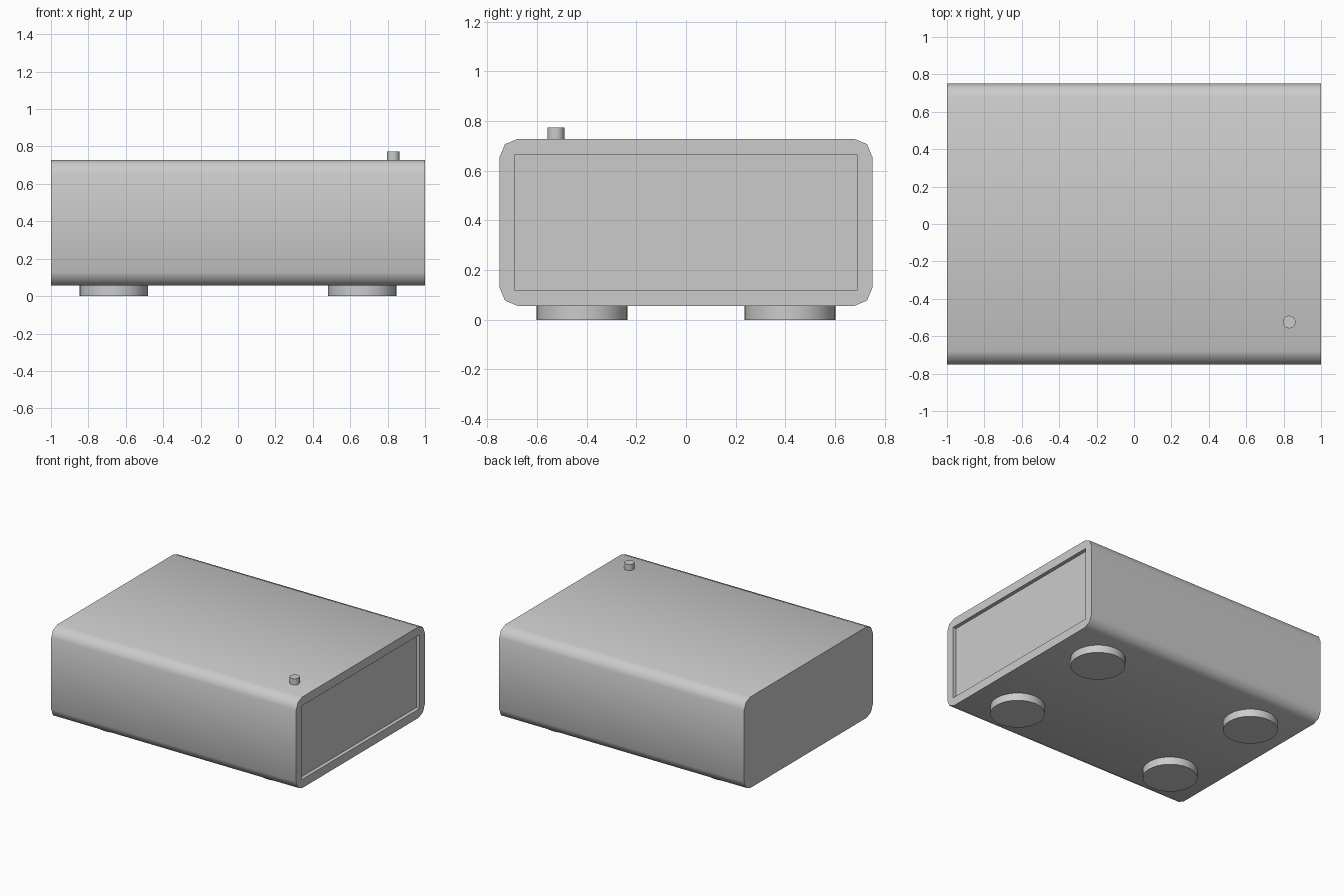
import bpy, bmesh, math

if "Cube" in bpy.data.objects:
    bpy.data.objects.remove(bpy.data.objects["Cube"])

HALF_X, HALF_Y = 1.0, 0.75
Z_LOW, Z_TOP = 0.056, 0.728
CORNER = 0.072


def finish(bm, name, angle=50):
    bmesh.ops.recalc_face_normals(bm, faces=bm.faces)
    mesh = bpy.data.meshes.new(name)
    bm.to_mesh(mesh)
    bm.free()
    obj = bpy.data.objects.new(name, mesh)
    bpy.context.collection.objects.link(obj)
    bpy.ops.object.select_all(action='DESELECT')
    bpy.context.view_layer.objects.active = obj
    obj.select_set(True)
    bpy.ops.object.shade_smooth_by_angle(angle=math.radians(angle))
    return obj


def cylinder(name, x, y, z0, z1, radius, sides):
    bm = bmesh.new()
    bmesh.ops.create_cone(bm, cap_ends=True, segments=sides, radius1=radius,
                          radius2=radius, depth=z1 - z0)
    bmesh.ops.translate(bm, vec=(x, y, (z0 + z1) / 2), verts=bm.verts)
    return finish(bm, name)


# Casing: rounded profile extruded along x
bm = bmesh.new()
profile = []
for i, (sy, sz) in enumerate(((1, 1), (-1, 1), (-1, -1), (1, -1))):
    cy = sy * (HALF_Y - CORNER)
    cz = Z_TOP - CORNER if sz > 0 else Z_LOW + CORNER
    for k in range(3):
        a = math.radians(90 * i + 45 * k)
        profile.append((cy + CORNER * math.cos(a), cz + CORNER * math.sin(a)))
left = [bm.verts.new((-HALF_X, y, z)) for y, z in profile]
right = [bm.verts.new((HALF_X, y, z)) for y, z in profile]
n = len(profile)
for i in range(n):
    j = (i + 1) % n
    bm.faces.new((left[i], left[j], right[j], right[i]))
bm.faces.new(left[::-1])

# Right end: flat rim around a shallow rectangular recess
corners = [(0.69, 0.664), (-0.69, 0.664), (-0.69, 0.12), (0.69, 0.12)]
rim = [bm.verts.new((HALF_X, y, z)) for y, z in corners]
floor = [bm.verts.new((HALF_X - 0.027, y, z)) for y, z in corners]
for i in range(4):
    j = (i + 1) % 4
    arc = right[3 * i:3 * i + 3]
    bm.faces.new((rim[i], *arc))
    bm.faces.new((rim[i], arc[2], right[(3 * i + 3) % n], rim[j]))
    bm.faces.new((rim[i], rim[j], floor[j], floor[i]))
bm.faces.new(floor)
finish(bm, "casing")

# Four round feet
for side, sx in (("left", -1), ("right", 1)):
    for end, sy in (("front", -1), ("back", 1)):
        cylinder(f"foot_{end}_{side}", sx * 0.665, sy * 0.418, 0, Z_LOW, 0.183, 32)

# Push button on top
cylinder("top_button", 0.83, -0.524, Z_TOP - 0.01, 0.773, 0.034, 24)
